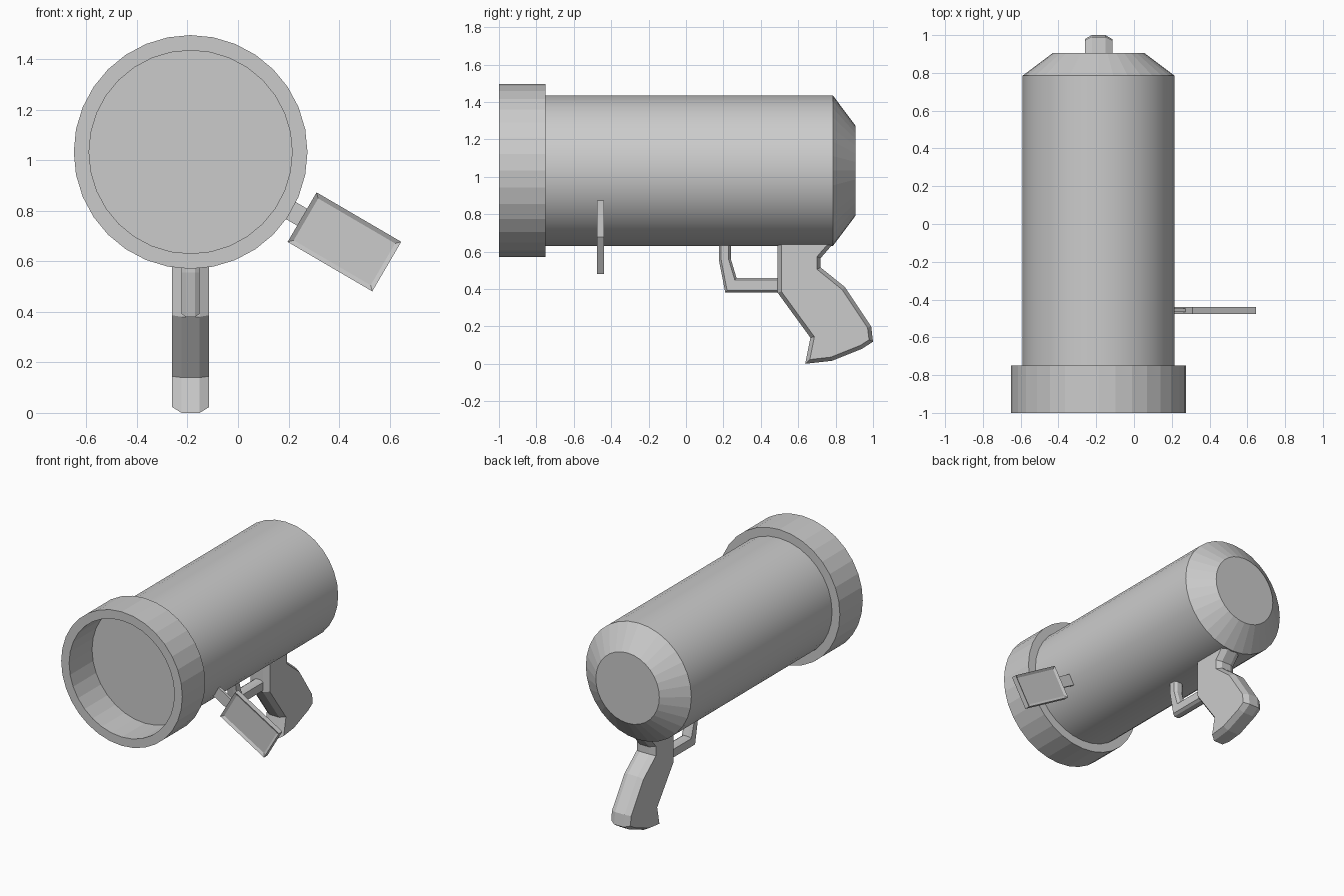
import bpy, bmesh
from math import sin, cos, pi, radians
from mathutils import Matrix, Vector

if "Cube" in bpy.data.objects:
    bpy.data.objects.remove(bpy.data.objects["Cube"])

AX, AZ = -0.1875, 1.0325      # barrel axis, parallel to y
SEG = 32


def finish(bm, name, matrix=Matrix()):
    bmesh.ops.recalc_face_normals(bm, faces=bm.faces)
    me = bpy.data.meshes.new(name)
    bm.to_mesh(me)
    bm.free()
    ob = bpy.data.objects.new(name, me)
    ob.matrix_world = matrix
    bpy.context.collection.objects.link(ob)
    return ob


def lathe(name, profile, closed=False):
    """Turn (radius, y) points around the barrel axis."""
    bm = bmesh.new()
    rings = [[bm.verts.new((AX + r * sin(2 * pi * i / SEG), y, AZ + r * cos(2 * pi * i / SEG)))
              for i in range(SEG)] for r, y in profile]
    pairs = list(zip(rings, rings[1:] + rings[:1]))
    for a, b in (pairs if closed else pairs[:-1]):
        for i in range(SEG):
            j = (i + 1) % SEG
            bm.faces.new((a[i], a[j], b[j], b[i]))
    if not closed:
        bm.faces.new(rings[0])
        bm.faces.new(rings[-1])
    return finish(bm, name)


def inset(pts, d):
    """Offset a counter-clockwise outline inward by d."""
    out = []
    for i, p in enumerate(pts):
        p = Vector(p)
        e1 = (p - Vector(pts[i - 1])).normalized()
        e2 = (Vector(pts[(i + 1) % len(pts)]) - p).normalized()
        n1, n2 = Vector((-e1.y, e1.x)), Vector((-e2.y, e2.x))
        out.append(p + (n1 + n2) * d / (1 + n1.dot(n2)))
    return out


def chamfered_plate(name, pts, half, flat, d):
    """Side profile in (y, z) given thickness across x, with chamfered rims."""
    bm = bmesh.new()
    small = inset(pts, d)
    loops = [[bm.verts.new((AX + x, p[0], p[1])) for p in outline]
             for x, outline in ((-half, small), (-flat, pts), (flat, pts), (half, small))]
    n = len(pts)
    for a, b in zip(loops, loops[1:]):
        for i in range(n):
            j = (i + 1) % n
            bm.faces.new((a[i], a[j], b[j], b[i]))
    bm.faces.new(loops[0])
    bm.faces.new(loops[-1])
    return finish(bm, name)


def box(name, size, loc, matrix, rim=0, depth=0):
    bm = bmesh.new()
    bmesh.ops.create_cube(bm, size=1, matrix=Matrix.Translation(loc) @ Matrix.Diagonal((*size, 1)))
    bm.normal_update()
    if rim:
        faces = [f for f in bm.faces if abs(f.normal.y) > 0.9]
        bmesh.ops.inset_individual(bm, faces=faces, thickness=rim, depth=-depth)
    return finish(bm, name, matrix)


# Barrel: smooth tube, faceted nose cone behind, open ring in front
body = lathe("barrel", [(0.403, -0.75), (0.403, 0.785)])
for o in bpy.context.selected_objects:
    o.select_set(False)
body.select_set(True)
bpy.context.view_layer.objects.active = body
bpy.ops.object.shade_smooth_by_angle(angle=radians(30))
lathe("rear_cone", [(0.403, 0.785), (0.2425, 0.905)])
lathe("front_ring", [(0.402, -1), (0.4625, -1), (0.4625, -0.75), (0.402, -0.75)], closed=True)

# Pistol grip
chamfered_plate("grip", [
    (0.49, 0.70), (0.49, 0.38), (0.665, 0.14), (0.637, 0.0), (0.78, 0.016), (0.94, 0.08),
    (1.0, 0.118), (0.99, 0.20), (0.85, 0.41), (0.72, 0.515), (0.72, 0.565), (0.785, 0.64),
    (0.785, 0.70)], 0.073, 0.036, 0.02)

# Trigger guard
chamfered_plate("trigger_guard", [
    (0.176, 0.66), (0.176, 0.555), (0.21, 0.38), (0.52, 0.38), (0.52, 0.46),
    (0.27, 0.46), (0.24, 0.56), (0.24, 0.66)], 0.036, 0.018, 0.012)

# Side screen on a radial arm, tilted down 30 degrees
tilt = Matrix.Translation((AX, -0.457, AZ)) @ Matrix.Rotation(radians(30.3), 4, 'Y')
box("side_screen", (0.388, 0.037, 0.227), (0.705, 0, 0), tilt, rim=0.025, depth=0.01)
box("screen_arm", (0.14, 0.018, 0.078), (0.455, 0, 0), tilt)
